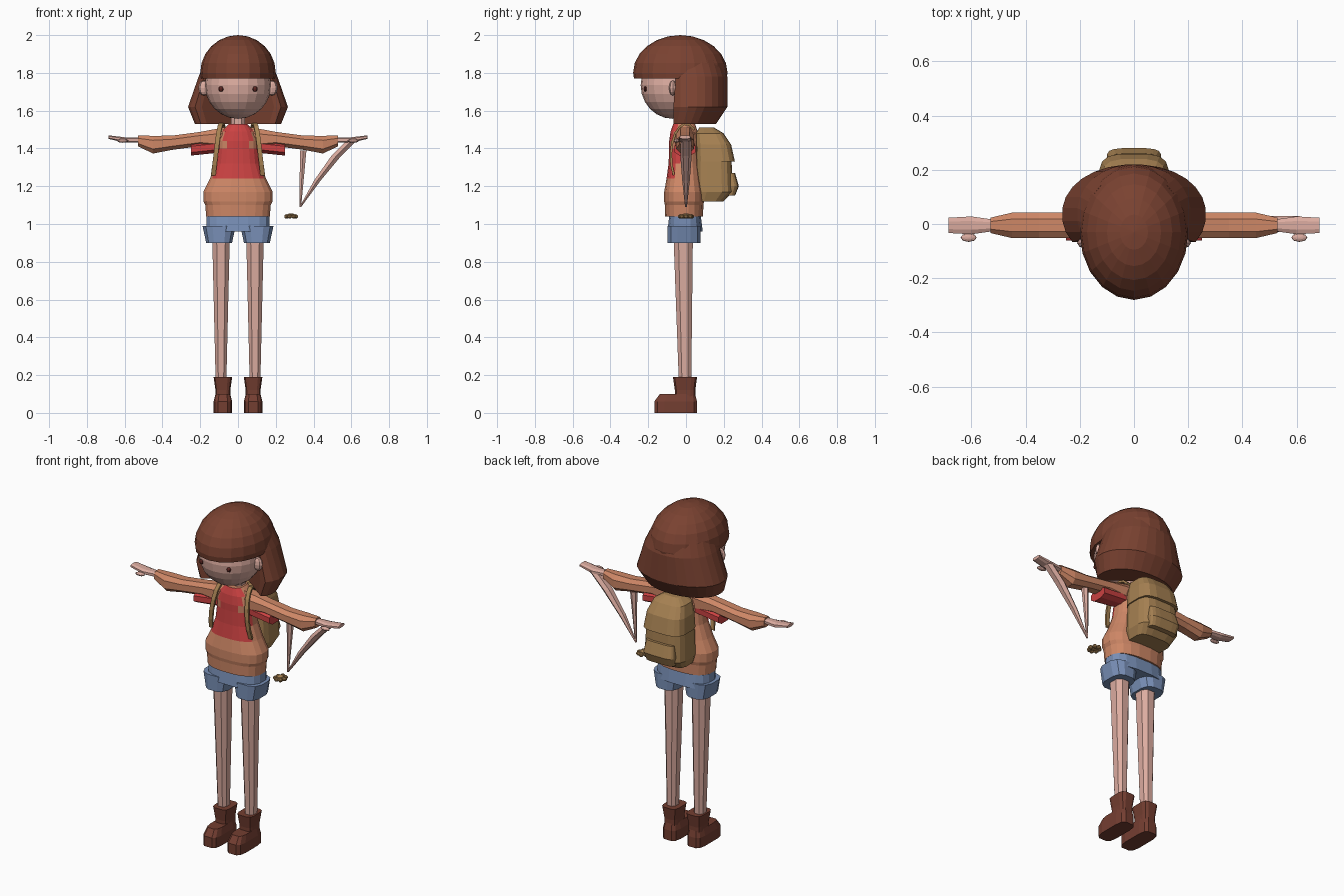
import bpy
import bmesh
import math
from mathutils import Vector

default_cube = bpy.data.objects.get("Cube")
if default_cube:
    bpy.data.objects.remove(default_cube)


def make_material(name, *display_colour):
    """Flat material from red, green and blue display values."""
    linear = [((c / 255 + .055) / 1.055) ** 2.4 for c in display_colour] + [1]
    material = bpy.data.materials.new(name)
    material.use_nodes = True
    material.diffuse_color = linear
    shader = material.node_tree.nodes["Principled BSDF"]
    shader.inputs["Base Color"].default_value = linear
    return material


hair_brown = make_material("hair_brown", 122, 66, 49)
skin_pink = make_material("skin_pink", 220, 172, 160)
sweater_orange = make_material("sweater_orange", 206, 135, 102)
shirt_red = make_material("shirt_red", 204, 66, 66)
denim_blue = make_material("denim_blue", 120, 143, 182)
canvas_tan = make_material("canvas_tan", 166, 129, 82)
boot_leather = make_material("boot_leather", 116, 62, 49)
eye_dark = make_material("eye_dark", 92, 38, 34)


def finish(name, bm, material):
    """Turn the mesh data into a named, coloured object."""
    bmesh.ops.recalc_face_normals(bm, faces=bm.faces)
    mesh = bpy.data.meshes.new(name)
    bm.to_mesh(mesh)
    bm.free()
    mesh.materials.append(material)
    obj = bpy.data.objects.new(name, mesh)
    bpy.context.collection.objects.link(obj)
    return obj


def loft(name, material, rings):
    """Skin a list of point rings and close both ends."""
    bm = bmesh.new()
    rows = [[bm.verts.new(point) for point in ring] for ring in rings]
    for lower, upper in zip(rows, rows[1:]):
        for i in range(len(lower)):
            bm.faces.new((lower[i - 1], lower[i], upper[i], upper[i - 1]))
    bm.faces.new(rows[0])
    bm.faces.new(rows[-1])
    return finish(name, bm, material)


def outline(half_width, front, back, sides, power):
    """Rounded outline: power one is an ellipse, lower is boxier."""
    points = []
    for i in range(sides):
        angle = math.tau * (i + .5) / sides
        c, s = math.cos(angle), math.sin(angle)
        across = half_width * math.copysign(abs(c) ** power, c)
        depth = (back - front) / 2 * math.copysign(abs(s) ** power, s)
        points.append((across, (front + back) / 2 + depth))
    return points


def upright(name, material, rows, x=0, sides=12, power=.8, hollow=None):
    """Loft upward; each row is height, half width, front and back."""
    rings = []
    for z, half_width, front, back in rows:
        points = outline(half_width, front, back, sides, power)
        if hollow:
            points = [(a, max(b, hollow(a))) for a, b in points]
        rings.append([Vector((x + a, b, z)) for a, b in points])
    return loft(name, material, rings)


def sideways(name, material, side, rows):
    """Loft outward; each row is reach, bottom, top and half depth."""
    rings = []
    for x, bottom, top, depth in rows:
        points = outline((top - bottom) / 2, -depth, depth, 8, .8)
        middle = (bottom + top) / 2
        rings.append([Vector((side * x, b - .005, middle + a)) for a, b in points])
    return loft(name, material, rings)


def fold(name, material, rows):
    """Thin leaning strip; each row is position across, height and half size."""
    rings = []
    for x, z, half in rows:
        points = outline(half, -half, half, 6, 1)
        rings.append([Vector((x + a, b, z)) for a, b in points])
    return loft(name, material, rings)


def ball(name, material, centre, scale, segments=8, cut_height=None):
    """Squashed sphere, optionally cut flat from below."""
    bm = bmesh.new()
    bmesh.ops.create_uvsphere(bm, u_segments=segments, v_segments=segments // 2 + 2, radius=1)
    bmesh.ops.scale(bm, vec=scale, verts=bm.verts)
    bmesh.ops.translate(bm, vec=centre, verts=bm.verts)
    if cut_height:
        everything = bm.verts[:] + bm.edges[:] + bm.faces[:]
        bmesh.ops.bisect_plane(bm, geom=everything, plane_co=(0, 0, cut_height),
                               plane_no=(0, 0, 1), clear_inner=True)
        bmesh.ops.holes_fill(bm, edges=bm.edges)
    return finish(name, bm, material)


# Head, neck and bobbed hair with a hollow at the nape
ball("head", skin_pink, (0, -.07, 1.735), (.175, .17, .178), segments=20)
upright("neck", skin_pink, [(1.47, .04, -.04, .04), (1.62, .04, -.04, .04)], sides=8)
ball("hair_cap", hair_brown, (0, -.03, 1.8), (.2, .25, .2), segments=20, cut_height=1.77)
upright("hair_curtain", hair_brown, [
    (1.53, .23, -.15, .16), (1.62, .266, -.15, .22),
    (1.78, .21, -.15, .22), (1.87, .17, -.15, .19),
], sides=28, power=.95, hollow=lambda x: max(-.07, .08 - .75 * abs(x)))

# Sweater body: depth follows width, with the shirt showing at the front
widths = [(1.04, .17), (1.1, .175), (1.12, .185), (1.17, .185), (1.24, .15), (1.32, .12),
          (1.4, .11), (1.44, .11), (1.49, .09), (1.53, .05)]
body_rows = []
for height, half_width in widths:
    depth = .04 + .36 * half_width
    body_rows.append((height, half_width, -.01 - depth, depth - .01))
sweater = upright("sweater_body", sweater_orange, body_rows, sides=20)
sweater.data.materials.append(shirt_red)
for face in sweater.data.polygons:
    middle = face.center
    reach = .115 if middle.z < 1.4 else .07
    on_chest = middle.z > 1.24 and middle.y < -.035 and abs(middle.x) < reach
    if on_chest and face.normal.z < .9:
        face.material_index = 1

# Shorts seat
upright("shorts_seat", denim_blue, [(.96, .17, -.1, .09), (1.04, .17, -.09, .08)],
        sides=16, power=.7)

for side, label in ((1, "left"), (-1, "right")):
    # Face details
    ball(label + "_eye", eye_dark, (side * .09, -.215, 1.715), (.014, .009, .014))
    ball(label + "_ear", skin_pink, (side * .18, -.07, 1.72), (.03, .02, .04))

    # Sweater sleeve over a short shirt sleeve
    sideways(label + "_sweater_sleeve", sweater_orange, side, [
        (.05, 1.38, 1.52, .055), (.2, 1.41, 1.49, .05), (.35, 1.39, 1.47, .05),
        (.45, 1.37, 1.47, .05), (.53, 1.41, 1.47, .03)])
    sideways(label + "_shirt_sleeve", shirt_red, side, [
        (.06, 1.38, 1.45, .05), (.25, 1.36, 1.43, .06)])

    # Flat hand and thumb
    sideways(label + "_hand", skin_pink, side, [
        (.5, 1.43, 1.46, .02), (.6, 1.43, 1.46, .035), (.685, 1.45, 1.47, .03)])
    ball(label + "_thumb", skin_pink, (side * .61, -.05, 1.44), (.03, .016, .01))

    # Shorts leg, bare leg and ankle boot
    upright(label + "_shorts_leg", denim_blue,
            [(.9, .07, -.1, .08), (.99, .09, -.1, .08)], x=side * .1, power=.7)
    upright(label + "_leg", skin_pink,
            [(.16, .03, -.04, .03), (.95, .05, -.07, .04)], x=side * .09, sides=8)
    upright(label + "_boot_shaft", boot_leather, [
        (.02, .04, -.06, .05), (.12, .04, -.06, .05), (.19, .05, -.07, .06),
    ], x=side * .08, power=.5)
    upright(label + "_boot_foot", boot_leather, [
        (0, .05, -.17, .06), (.06, .05, -.17, .06), (.1, .04, -.14, .05),
    ], x=side * .08, power=.5)

    # Backpack strap arching over the shoulder
    strap_rings = []
    for step in range(9):
        angle = step * .35 - .6
        outward = Vector((0, -math.sin(angle), math.cos(angle)))
        middle = Vector((side * (.075 + .007 * step), .08 * outward.y, 1.36 + .17 * outward.z))
        across, lift = Vector((.012, 0, 0)), outward * .006
        strap_rings.append([middle + lift + across, middle + lift - across,
                            middle - lift - across, middle - lift + across])
    loft(label + "_backpack_strap", canvas_tan, strap_rings)

# Backpack with a rounded flap and a low pocket
upright("backpack_body", canvas_tan, [
    (1.12, .11, .05, .2), (1.17, .13, .05, .25), (1.38, .12, .05, .24),
], sides=16, power=.55)
upright("backpack_flap", canvas_tan, [
    (1.33, .13, .05, .26), (1.42, .12, .05, .24), (1.48, .1, .05, .2), (1.51, .05, .07, .15),
], sides=16, power=.55)
upright("backpack_pocket", canvas_tan, [
    (1.15, .09, .2, .26), (1.2, .1, .2, .28), (1.27, .09, .2, .26),
], sides=16, power=.5)

# Hanging folds below the left arm, meeting at a point
fold("inner_hanging_fold", skin_pink, [(.33, 1.09, .005), (.345, 1.39, .02)])
fold("outer_hanging_fold", skin_pink, [
    (.33, 1.09, .005), (.42, 1.23, .02), (.52, 1.36, .03), (.61, 1.45, .03)])

# Small lumpy charm beneath the folds
lump_count = 7
for lump in range(lump_count):
    angle = math.tau * lump / lump_count
    centre = (.28 + .026 * math.cos(angle), .03 * math.sin(angle), 1.04)
    ball("charm_lump_" + str(lump), canvas_tan, centre, (.014, .014, .012), segments=6)
ball("charm_core", canvas_tan, (.28, 0, 1.045), (.022, .024, .012))
